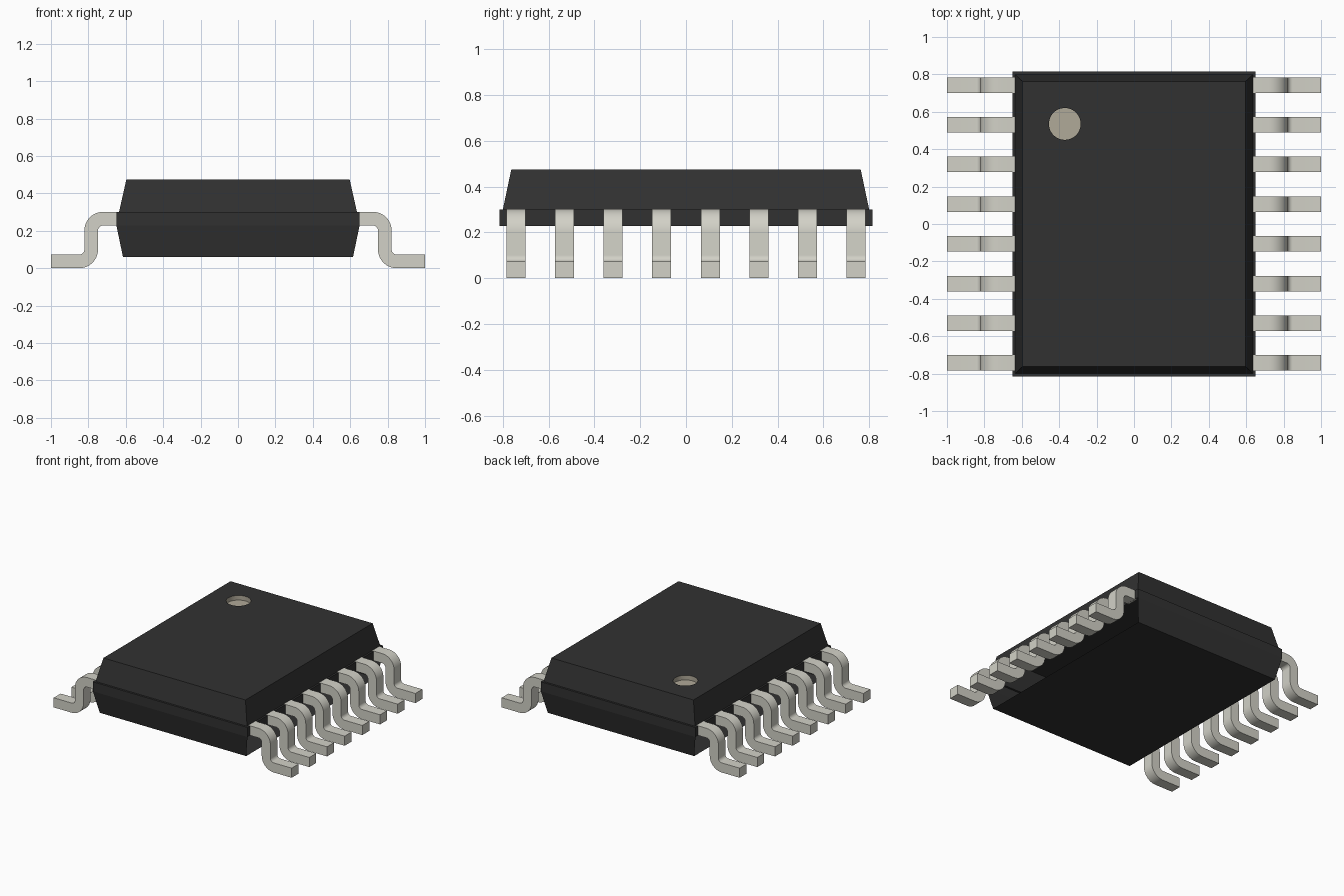
import bpy, bmesh, math
from mathutils import Vector

cube = bpy.data.objects.get("Cube")
if cube:
    bpy.data.objects.remove(cube, do_unlink=True)


def make_material(name, color):
    mat = bpy.data.materials.new(name)
    mat.use_nodes = True
    mat.diffuse_color = (*color, 1)
    bsdf = mat.node_tree.nodes["Principled BSDF"]
    bsdf.inputs["Base Color"].default_value = (*color, 1)
    bsdf.inputs["Roughness"].default_value = 0.6
    return mat


BLACK = make_material("black plastic", (0.031, 0.031, 0.031))
METAL = make_material("pale grey metal", (0.645, 0.639, 0.572))
TAN = make_material("light brown", (0.435, 0.398, 0.316))

DOT_X, DOT_Y, DOT_R, DOT_DEPTH = -0.37, 0.535, 0.085, 0.035
TOP_Z = 0.475
SEGMENTS = 48


def make_mesh(name, bm, mat):
    mesh = bpy.data.meshes.new(name)
    bm.to_mesh(mesh)
    bm.free()
    mesh.materials.append(mat)
    return mesh


def add_object(name, mesh):
    obj = bpy.data.objects.new(name, mesh)
    bpy.context.collection.objects.link(obj)
    return obj


def ring(bm, z, center=(DOT_X, DOT_Y), radius=DOT_R):
    """Circle of vertices, counter-clockwise seen from above."""
    angles = [2 * math.pi * i / SEGMENTS for i in range(SEGMENTS)]
    return [bm.verts.new((center[0] + radius * math.cos(a),
                          center[1] + radius * math.sin(a), z)) for a in angles]


# Body shell: stacked rectangles (half width, half depth, height)
levels = [(0.615, 0.78, 0.06), (0.65, 0.815, 0.228), (0.65, 0.815, 0.30),
          (0.636, 0.80, 0.30), (0.597, 0.763, TOP_Z)]
bm = bmesh.new()
rects = [[bm.verts.new((sx * w, sy * d, z))
          for sx, sy in ((-1, -1), (1, -1), (1, 1), (-1, 1))] for w, d, z in levels]
bm.faces.new(reversed(rects[0]))
for level, (low, high) in enumerate(zip(rects, rects[1:])):
    for i in range(4):
        # the lower walls behind the leads are open
        if level == 0 and i in (1, 3):
            continue
        j = (i + 1) % 4
        bm.faces.new((low[i], low[j], high[j], high[i]))

# Top face with a round opening for the marker
circle = ring(bm, TOP_Z)
edges = [bm.edges.new((circle[i], circle[(i + 1) % SEGMENTS])) for i in range(SEGMENTS)]
edges += [bm.edges.get((rects[-1][i], rects[-1][(i + 1) % 4])) for i in range(4)]
filled = bmesh.ops.triangle_fill(bm, edges=edges, use_beauty=True, normal=(0, 0, 1))
for face in filled["geom"]:
    if isinstance(face, bmesh.types.BMFace):
        face.normal_update()
        if face.normal.z < 0:
            face.normal_flip()
add_object("body", make_mesh("body", bm, BLACK))

# Sunken round marker
bm = bmesh.new()
rim, floor = ring(bm, TOP_Z), ring(bm, TOP_Z - DOT_DEPTH)
bm.faces.new(floor)
for i in range(SEGMENTS):
    j = (i + 1) % SEGMENTS
    bm.faces.new((rim[i], rim[j], floor[j], floor[i]))
mesh = make_mesh("marker_recess", bm, TAN)
mesh.shade_smooth()
mesh.set_sharp_from_angle(angle=math.radians(30))
add_object("marker_recess", mesh)

# Lead: a bent strip, swept along its centre line in the xz plane
THICK, BEND, HALF_WIDTH, STEPS = 0.073, 0.064, 0.0415, 10
LOW, HIGH, MID = THICK / 2, 0.3015 - THICK / 2, 0.785
path = [(Vector((0.636, 0, HIGH)), Vector((0, 0, 1)))]
for i in range(STEPS + 1):
    a = math.pi / 2 * (1 - i / STEPS)
    n = Vector((math.cos(a), 0, math.sin(a)))
    path.append((Vector((MID - BEND, 0, HIGH - BEND)) + n * BEND, n))
for i in range(STEPS + 1):
    a = math.pi / 2 * i / STEPS
    n = Vector((math.cos(a), 0, math.sin(a)))
    path.append((Vector((MID + BEND, 0, LOW + BEND)) - n * BEND, n))
path.append((Vector((1, 0, LOW)), Vector((0, 0, 1))))

bm = bmesh.new()
sections = [[bm.verts.new(p + n * (t * THICK / 2) + Vector((0, s * HALF_WIDTH, 0)))
             for s, t in ((-1, -1), (1, -1), (1, 1), (-1, 1))] for p, n in path]
for a, b in zip(sections, sections[1:]):
    for i in range(4):
        j = (i + 1) % 4
        bm.faces.new((a[i], a[j], b[j], b[i]))
bm.faces.new(sections[0])
bm.faces.new(sections[-1])
bmesh.ops.recalc_face_normals(bm, faces=bm.faces)
lead_mesh = make_mesh("lead", bm, METAL)
lead_mesh.shade_smooth()
lead_mesh.set_sharp_from_angle(angle=math.radians(30))

# Eight leads along each side
COUNT, PITCH = 8, 0.2122
for side, turn in (("left", 0), ("right", math.pi)):
    for i in range(COUNT):
        lead = add_object(f"{side}_lead_{i + 1}", lead_mesh)
        lead.location.y = (i - (COUNT - 1) / 2) * PITCH
        lead.rotation_euler.z = turn
